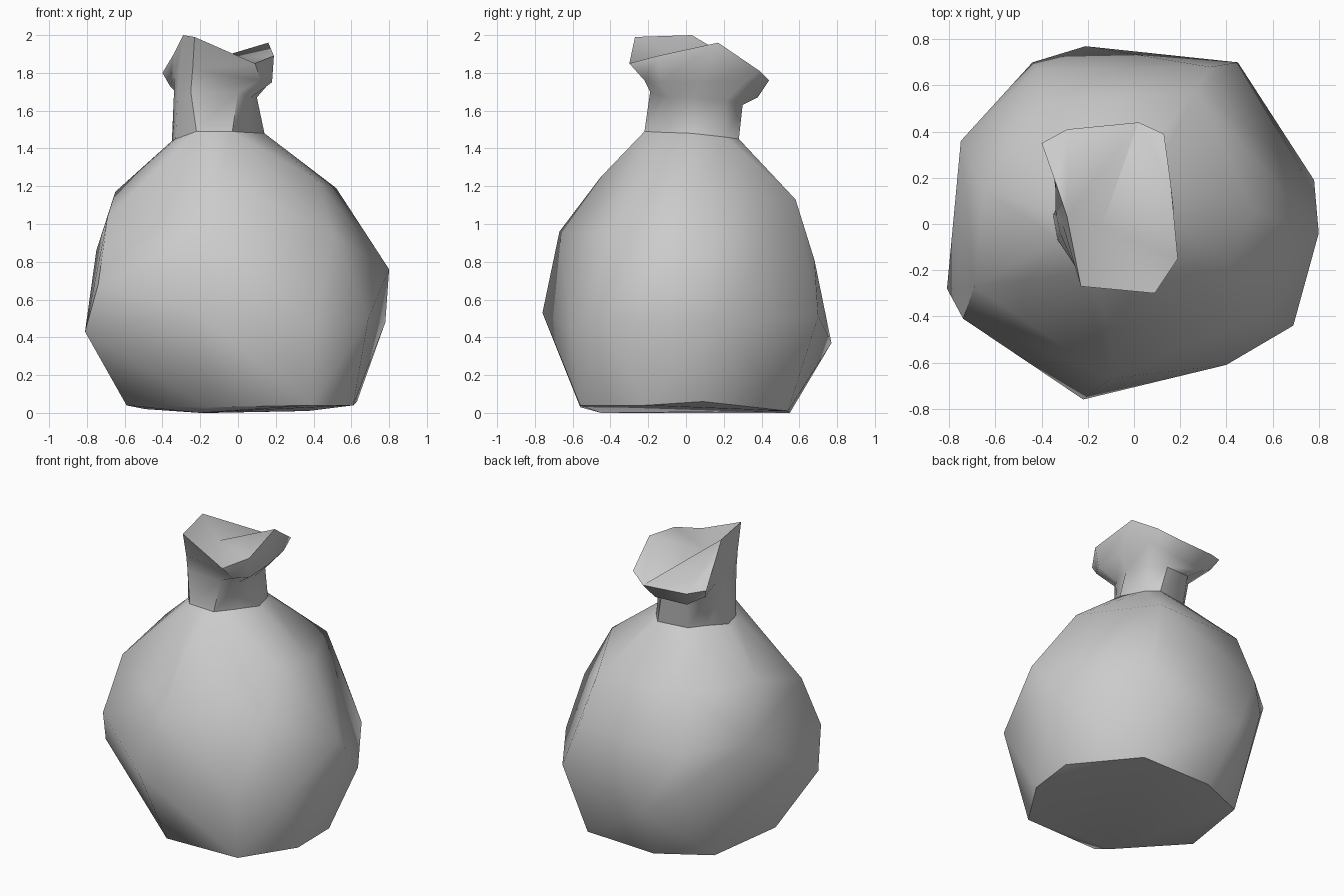
import bpy
import bmesh
from math import radians

default_cube = bpy.data.objects.get("Cube")
if default_cube:
    bpy.data.objects.remove(default_cube, do_unlink=True)

# Single plain cloth colour
cloth = bpy.data.materials.new("grey cloth")
cloth.use_nodes = True
colour = (0.6, 0.6, 0.6, 1)
cloth.diffuse_color = colour
cloth.node_tree.nodes["Principled BSDF"].inputs["Base Color"].default_value = colour


def finish(name, bm, angle):
    """Turn a bmesh into a smooth shaded object that keeps its hard creases."""
    bmesh.ops.recalc_face_normals(bm, faces=bm.faces)
    mesh = bpy.data.meshes.new(name)
    bm.to_mesh(mesh)
    bm.free()
    mesh.materials.append(cloth)
    part = bpy.data.objects.new(name, mesh)
    bpy.context.collection.objects.link(part)
    bpy.ops.object.select_all(action="DESELECT")
    part.select_set(True)
    bpy.context.view_layer.objects.active = part
    bpy.ops.object.shade_smooth_by_angle(angle=radians(angle))
    return part


# Slumped base, where the sack rests on the floor
base = [(-.59, -.13, .04), (-.49, .39, .02), (-.14, .55, 0), (.37, .54, .01),
        (.63, .09, .06), (.61, -.22, .04), (.39, -.56, .04), (-.15, -.56, .03),
        (-.2, -.45, 0)]

# Widest part of the belly
belly = [(-.81, -.28, .43), (-.22, -.76, .53), (.4, -.61, .45), (.69, -.44, .5),
         (.78, .19, .48), (.45, .7, .51), (-.21, .77, .37), (-.44, .7, .55)]

# Upper belly
chest = [(-.74, -.41, .68), (-.69, -.27, 1.04), (-.1, -.67, .96), (.5, -.42, .95),
         (.8, -.04, .76), (.33, .68, .81), (-.42, .67, .79), (-.75, .36, .86)]

# Shoulders sloping up towards the neck
shoulder = [(-.1, -.45, 1.25), (.42, -.18, 1.23), (.52, .06, 1.19),
            (.27, .58, 1.13), (-.39, .53, 1.15), (-.65, .15, 1.17)]

# Matching rings of the gathered neck: foot, waist, flared lip and open rim
foot = [(-.22, -.21, 1.49), (-.03, -.22, 1.49), (.06, -.09, 1.48), (.14, .03, 1.48),
        (.08, .21, 1.46), (.02, .28, 1.45), (-.19, .25, 1.45), (-.27, .15, 1.45),
        (-.35, .04, 1.44), (-.33, -.07, 1.45)]
waist = [(-.25, -.19, 1.7), (0, -.19, 1.7), (.07, -.09, 1.67), (.1, .04, 1.67),
         (.06, .21, 1.65), (-.02, .3, 1.63), (-.2, .28, 1.64), (-.29, .18, 1.66),
         (-.34, .06, 1.67), (-.32, -.04, 1.69)]
lip = [(-.24, -.22, 1.82), (.12, -.22, 1.76), (.18, -.13, 1.75), (.17, .08, 1.75),
       (.13, .31, 1.75), (-.03, .38, 1.67), (-.26, .36, 1.67), (-.36, .31, 1.73),
       (-.34, .15, 1.77), (-.31, 0, 1.82)]
rim = [(-.23, -.27, 1.99), (.09, -.3, 1.85), (.19, -.15, 1.89), (.16, .17, 1.96),
       (.13, .39, 1.81), (.02, .44, 1.76), (-.29, .41, 1.77), (-.4, .35, 1.8),
       (-.34, .18, 1.9), (-.29, .03, 2)]

# Sack body: taut cloth stretched around the stuffing, left open under the neck
bm = bmesh.new()
for point in base + belly + chest + shoulder + foot:
    bm.verts.new(point)
bmesh.ops.convex_hull(bm, input=bm.verts)
loose = [v for v in bm.verts if not v.link_faces]
bmesh.ops.delete(bm, geom=loose, context="VERTS")
inner = [f for f in bm.faces if all(v.co.z > 1.4 for v in f.verts)]
bmesh.ops.delete(bm, geom=inner, context="FACES")
finish("sack_body", bm, 46)

# Neck: skin the rings together
bm = bmesh.new()
rings = [[bm.verts.new(point) for point in ring] for ring in (foot, waist, lip, rim)]
for lower, upper in zip(rings, rings[1:]):
    count = len(lower)
    for i in range(count):
        j = (i + 1) % count
        bm.faces.new((lower[i], lower[j], upper[j], upper[i]))

# Folded mouth: a flat back flap and a front fold that sinks to a dimple
mouth = rings[-1]
bm.faces.new(mouth[5:])
bm.faces.new(mouth[3:6])
dimple = bm.verts.new((-.14, -.01, 1.87))
fold = [mouth[i] for i in (9, 0, 1, 2, 3, 5)]
for a, b in zip(fold, fold[1:] + fold[:1]):
    bm.faces.new((a, b, dimple))
finish("sack_neck", bm, 55)
